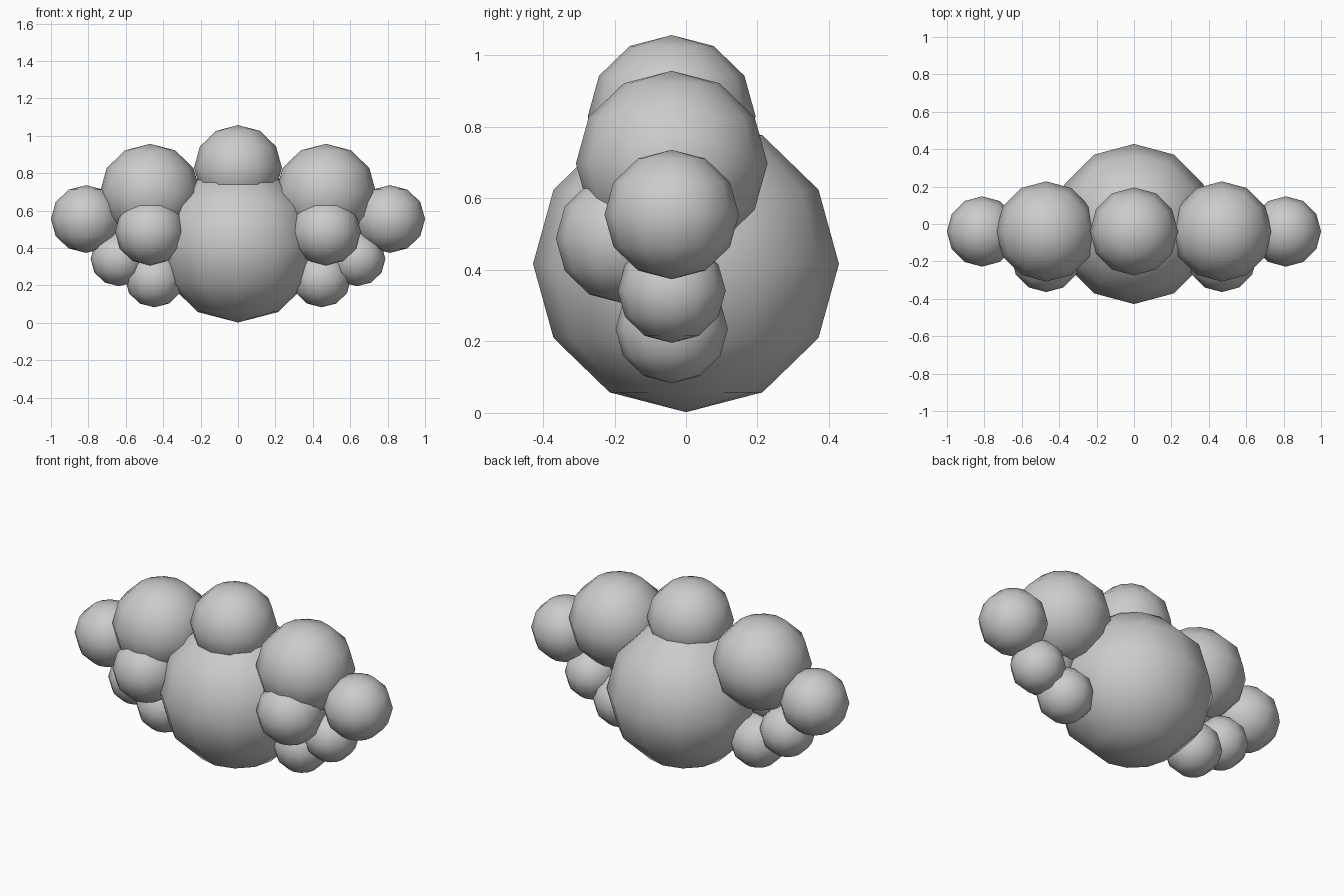
import bpy

if "Cube" in bpy.data.objects:
    bpy.data.objects.remove(bpy.data.objects["Cube"])


def ball(name, x, y, z, r, rz):
    # slightly squashed low-poly sphere with smooth shading
    bpy.ops.mesh.primitive_uv_sphere_add(segments=12, ring_count=6, radius=1, location=(x, y, z))
    ob = bpy.context.object
    ob.name = name
    ob.scale = (r, r, rz)
    bpy.ops.object.shade_smooth()
    return ob


# central body and the ball on top
ball("body", 0, 0, 0.417, 0.428, 0.415)
ball("top_ball", 0, -0.04, 0.829, 0.235, 0.228)

# mirrored clusters: name, x, y, z, radius, vertical radius
side_parts = [
    ("shoulder", 0.47, -0.04, 0.698, 0.268, 0.259),
    ("front_ball", 0.47, -0.177, 0.488, 0.187, 0.181),
    ("outer_ball", 0.812, -0.04, 0.555, 0.188, 0.181),
    ("middle_ball", 0.637, -0.04, 0.342, 0.151, 0.146),
    ("lower_ball", 0.447, -0.04, 0.235, 0.157, 0.152),
]
for side, label in ((1, "right"), (-1, "left")):
    for name, x, y, z, r, rz in side_parts:
        ball(f"{name}_{label}", side * x, y, z, r, rz)
